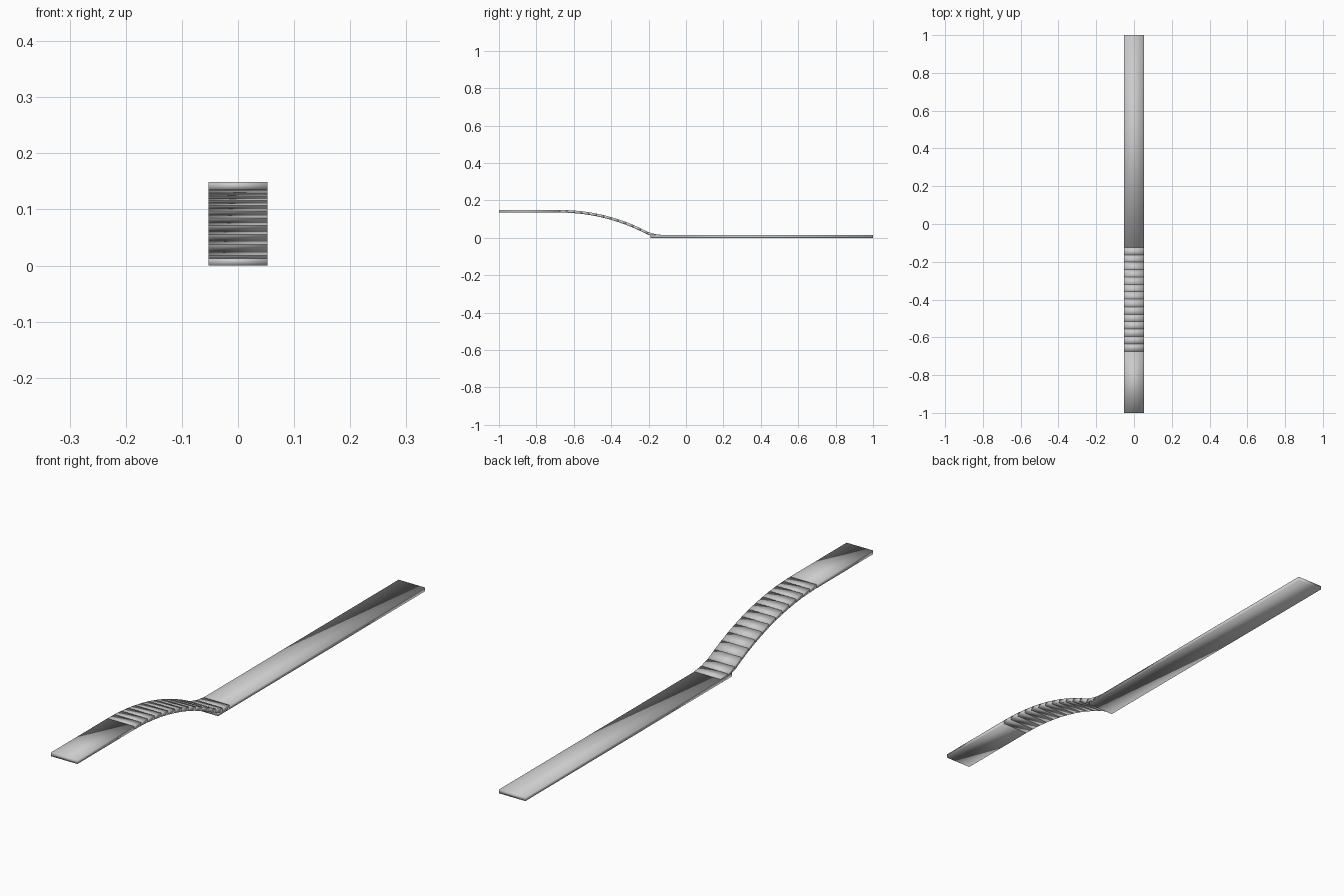
import bpy, bmesh
from math import sqrt, atan2
from mathutils import Matrix, Vector

if "Cube" in bpy.data.objects:
    bpy.data.objects.remove(bpy.data.objects["Cube"])

W, T = 0.106, 0.014   # strip width and thickness


def add_slab(bm, a, b, overlap=0.0):
    """Box whose centreline runs from a to b, both given as (y, z)."""
    dy, dz = b[0] - a[0], b[1] - a[1]
    length = sqrt(dy * dy + dz * dz) + overlap
    mid = Vector((0, (a[0] + b[0]) / 2, (a[1] + b[1]) / 2))
    m = (Matrix.Translation(mid) @ Matrix.Rotation(atan2(dz, dy), 4, 'X')
         @ Matrix.Diagonal((W, length, T, 1)))
    bmesh.ops.create_cube(bm, size=1, matrix=m)


def make(name, bm):
    me = bpy.data.meshes.new(name)
    bm.to_mesh(me)
    bm.free()
    for p in me.polygons:
        p.use_smooth = True
    ob = bpy.data.objects.new(name, me)
    bpy.context.collection.objects.link(ob)
    return ob


TOP, LOW = 0.142, T / 2
Y0, Y1, N = -0.675, -0.165, 13

# long lower plate
bm = bmesh.new()
add_slab(bm, (-0.19, LOW), (1.0, LOW))
make("lower_plate", bm)

# short upper plate
bm = bmesh.new()
add_slab(bm, (-1.0, TOP), (Y0, TOP))
make("upper_plate", bm)

# curved ramp of separate slats following a circular arc
R = 1.0
pts = []
for i in range(N + 1):
    d = (Y1 - Y0) * i / N
    pts.append((Y0 + d, TOP - (R - sqrt(R * R - d * d))))
pts[-1] = (Y1, 0.013)
pts.append((-0.125, LOW + 0.001))
bm = bmesh.new()
for a, b in zip(pts, pts[1:]):
    add_slab(bm, a, b, 0.001)
make("ramp_slats", bm)
